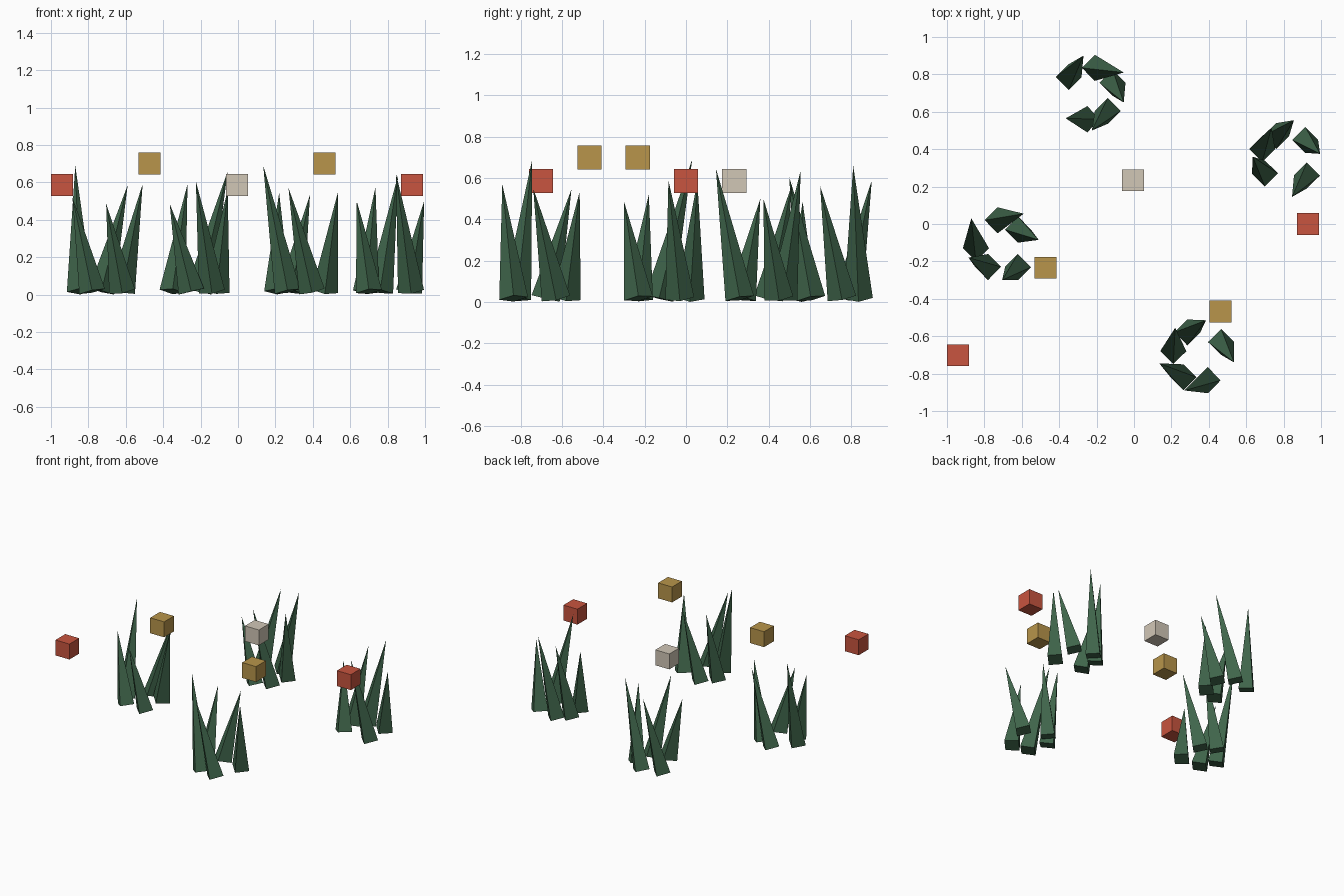
import bpy, bmesh
from mathutils import Vector, Matrix

if "Cube" in bpy.data.objects:
    bpy.data.objects.remove(bpy.data.objects["Cube"])


def material(name, rgb):
    m = bpy.data.materials.new(name)
    m.diffuse_color = (*rgb, 1)
    m.use_nodes = True
    m.node_tree.nodes["Principled BSDF"].inputs["Base Color"].default_value = m.diffuse_color
    return m


def add_object(name, bm, mat):
    mesh = bpy.data.meshes.new(name)
    bm.to_mesh(mesh)
    bm.free()
    mesh.materials.append(mat)
    ob = bpy.data.objects.new(name, mesh)
    bpy.context.collection.objects.link(ob)
    return ob


def blade(bm, bx, by, tx, ty, tz, radius=0.07):
    """Four-sided spike leaning from its base centre to its tip."""
    base, tip = Vector((bx, by, 0.017)), Vector((tx, ty, tz))
    axis = tip - base
    turn = Vector((0, 0, 1)).rotation_difference(axis).to_matrix().to_4x4()
    place = Matrix.Translation((base + tip) / 2) @ turn
    bmesh.ops.create_cone(bm, cap_ends=True, segments=4, radius1=radius,
                          radius2=0, depth=axis.length, matrix=place)


green = material("grass_green", (0.05, 0.13, 0.07))
red = material("red", (0.58, 0.09, 0.05))
gold = material("gold", (0.48, 0.30, 0.07))
cream = material("cream", (0.64, 0.57, 0.47))

# Grass tufts: base x, base y, tip x, tip y, tip z for each blade
tufts = {
    "grass_tuft_left": [
        (-.845, -.13, -.87, .03, .69), (-.78, -.23, -.885, -.18, .52),
        (-.62, -.23, -.705, -.30, .485), (-.62, -.03, -.51, -.085, .59),
        (-.73, .02, -.59, .055, .585)],
    "grass_tuft_back": [
        (-.35, .785, -.27, .90, .59), (-.21, .835, -.055, .81, .66),
        (-.115, .755, -.055, .65, .56), (-.14, .605, -.225, .50, .605),
        (-.25, .56, -.365, .565, .485)],
    "grass_tuft_right": [
        (.76, .47, .855, .555, .635), (.685, .40, .735, .515, .575),
        (.70, .27, .635, .36, .50), (.925, .26, .845, .145, .645),
        (.915, .45, .995, .375, .50)],
    "grass_tuft_front": [
        (.465, -.63, .535, -.74, .55), (.285, -.58, .385, -.515, .535),
        (.21, -.68, .22, -.555, .545), (.265, -.82, .135, -.745, .69),
        (.395, -.835, .27, -.89, .57)],
}
for name, blades in tufts.items():
    bm = bmesh.new()
    for b in blades:
        blade(bm, *b)
    add_object(name, bm, green)

# Floating flower cubes
cubes = [
    ("red_flower_left", (-.942, -.702, .585), red),
    ("red_flower_right", (.93, 0, .585), red),
    ("gold_flower_left", (-.474, -.234, .70), gold),
    ("gold_flower_right", (.462, -.468, .70), gold),
    ("cream_flower", (-.006, .234, .585), cream),
]
for name, loc, mat in cubes:
    bm = bmesh.new()
    bmesh.ops.create_cube(bm, size=0.117)
    add_object(name, bm, mat).location = loc
